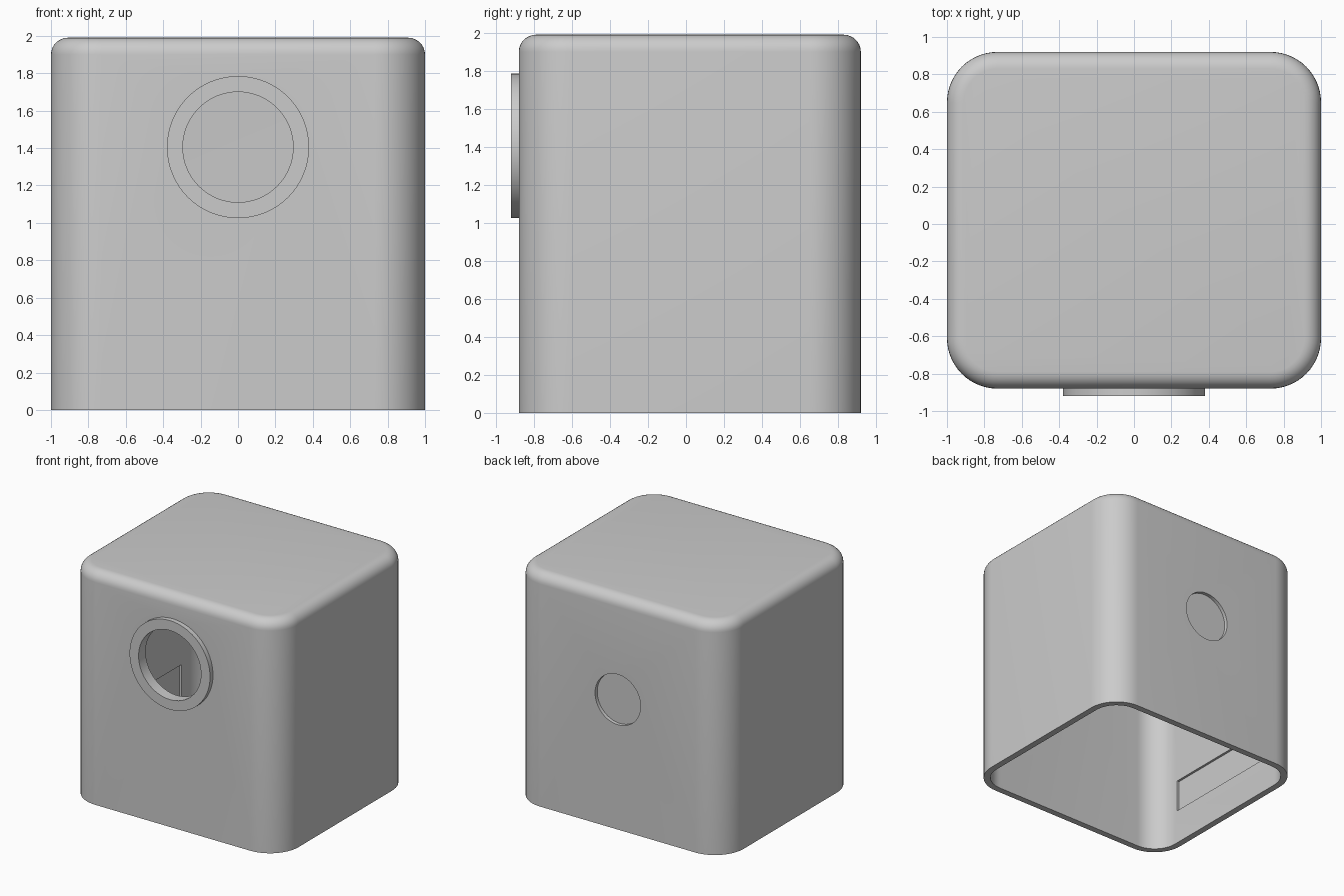
import bpy, bmesh, math
from mathutils import Matrix, Vector

if "Cube" in bpy.data.objects:
    bpy.data.objects.remove(bpy.data.objects["Cube"])

WALL = 0.055
FRONT, BACK, HEIGHT = -0.88, 0.92, 1.99
MID_Y = (FRONT + BACK) / 2

grey = bpy.data.materials.new("light_grey")
grey.use_nodes = True
grey.diffuse_color = (0.6, 0.6, 0.6, 1)
grey.node_tree.nodes["Principled BSDF"].inputs["Base Color"].default_value = grey.diffuse_color


def finish(bm, name):
    bmesh.ops.recalc_face_normals(bm, faces=bm.faces)
    mesh = bpy.data.meshes.new(name)
    bm.to_mesh(mesh)
    bm.free()
    mesh.materials.append(grey)
    obj = bpy.data.objects.new(name, mesh)
    bpy.context.collection.objects.link(obj)
    return obj


def box(name, low, high, corner=0, top=0):
    """Box with rounded upright corners and a rounded top rim."""
    low, high = Vector(low), Vector(high)
    bm = bmesh.new()
    bmesh.ops.create_cube(bm, size=1, matrix=Matrix.Translation((low + high) / 2)
                          @ Matrix.Diagonal((*(high - low), 1)))
    if corner:
        upright = [e for e in bm.edges if abs(e.verts[0].co.z - e.verts[1].co.z) > 0.5]
        bmesh.ops.bevel(bm, geom=upright, offset=corner, segments=14,
                        profile=0.5, affect='EDGES')
    if top:
        rim = [e for e in bm.edges if all(v.co.z > high.z - 0.001 for v in e.verts)]
        bmesh.ops.bevel(bm, geom=rim, offset=top, segments=7,
                        profile=0.5, affect='EDGES')
    return finish(bm, name)


def disc(name, radius, y0, y1, z):
    """Cylinder lying along y."""
    bm = bmesh.new()
    bmesh.ops.create_cone(bm, cap_ends=True, segments=64, radius1=radius, radius2=radius,
                          depth=y1 - y0, matrix=Matrix.Translation((0, (y0 + y1) / 2, z))
                          @ Matrix.Rotation(math.pi / 2, 4, 'X'))
    return finish(bm, name)


def combine(target, tool, operation='DIFFERENCE'):
    mod = target.modifiers.new(tool.name, 'BOOLEAN')
    mod.operation, mod.solver, mod.object = operation, 'EXACT', tool
    bpy.context.view_layer.objects.active = target
    bpy.ops.object.modifier_apply(modifier=mod.name)
    bpy.data.objects.remove(tool)


# Hollow housing, open underneath
housing = box("housing", (-1, FRONT, 0), (1, BACK, HEIGHT), 0.27, 0.09)
cavity = box("cavity", (WALL - 1, FRONT + WALL, -0.2),
             (1 - WALL, BACK - WALL, HEIGHT - WALL), 0.27 - WALL, 0.04)
combine(housing, cavity)

# Raised collar around the front opening
combine(housing, disc("collar", 0.38, -0.92, FRONT + 0.02, 1.405), 'UNION')
combine(housing, disc("front_opening", 0.295, -1.2, FRONT + 0.2, 1.405))

# Shallow round recess in the back
combine(housing, disc("back_recess", 0.215, BACK - 0.03, BACK + 0.2, 1.11))

# Shallow slot on the inside of the side wall
combine(housing, box("inner_slot", (WALL - 1.02, MID_Y - 0.6, 0.3),
                     (-0.8, MID_Y + 0.57, 0.58)))

# Smooth rounded surfaces, crisp cut edges
bpy.ops.object.select_all(action='DESELECT')
housing.select_set(True)
bpy.context.view_layer.objects.active = housing
bpy.ops.object.shade_smooth_by_angle(angle=math.radians(30))
